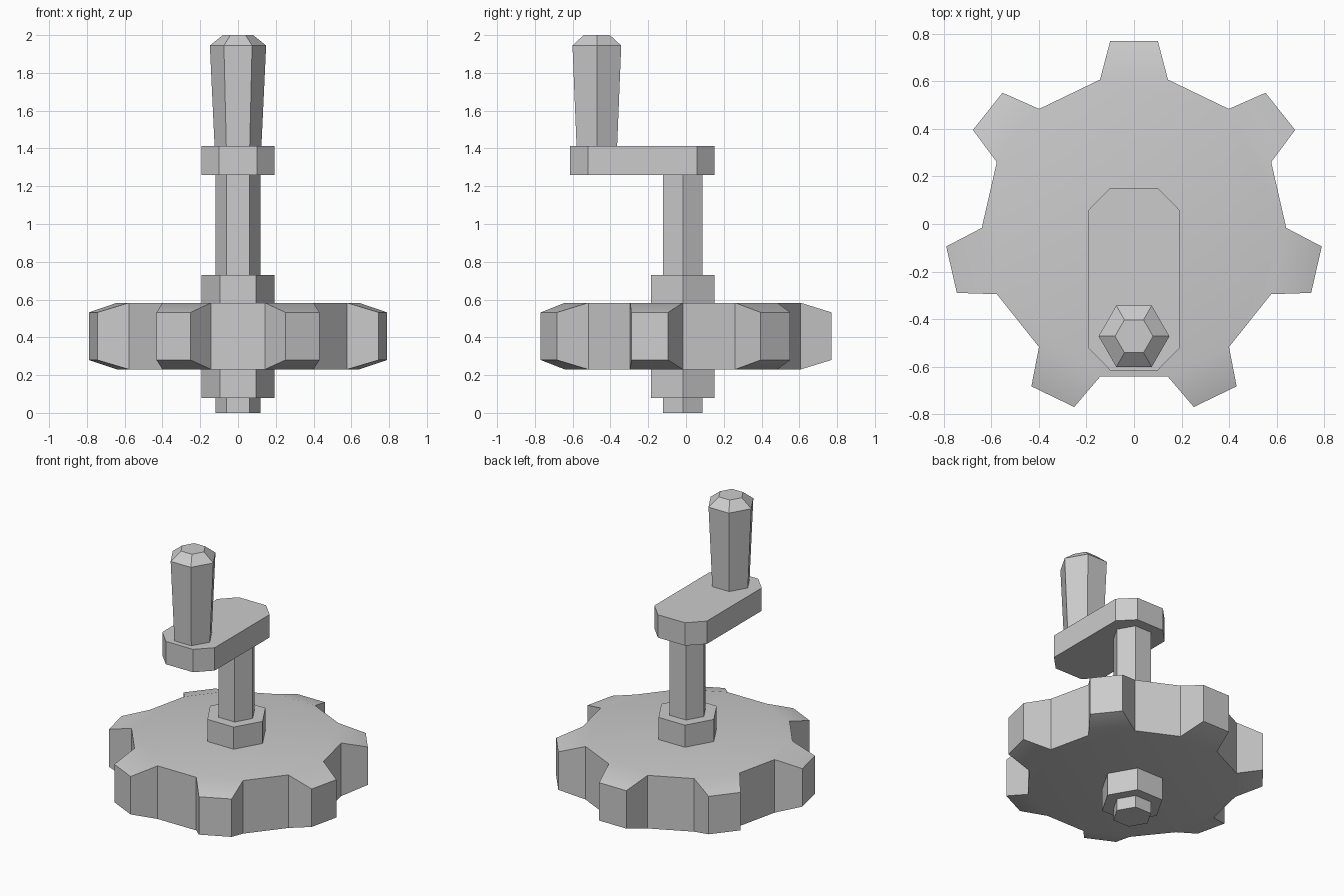
import bpy, bmesh
from math import sin, cos, pi, radians

if "Cube" in bpy.data.objects:
    bpy.data.objects.remove(bpy.data.objects["Cube"])

AXIS_Y = -0.017      # axle position
GRIP_Y = -0.472      # handle position
TEETH = 7


def finish(name, bm):
    bmesh.ops.recalc_face_normals(bm, faces=bm.faces)
    mesh = bpy.data.meshes.new(name)
    bm.to_mesh(mesh)
    bm.free()
    obj = bpy.data.objects.new(name, mesh)
    bpy.context.collection.objects.link(obj)
    return obj


def loft(name, rings):
    """Skin equal-length rings of points and cap both ends."""
    bm = bmesh.new()
    loops = [[bm.verts.new(p) for p in ring] for ring in rings]
    for a, b in zip(loops, loops[1:]):
        for i in range(len(a)):
            j = (i + 1) % len(a)
            bm.faces.new((a[i], a[j], b[j], b[i]))
    bm.faces.new(loops[0])
    bm.faces.new(loops[-1])
    return finish(name, bm)


def hexagon(r, y, z):
    return [(r * cos(k * pi / 3), y + r * sin(k * pi / 3), z) for k in range(6)]


def hex_column(name, y, profile):
    return loft(name, [hexagon(r, y, z) for r, z in profile])


# Axle and the two collars
hex_column("axle", AXIS_Y, [(0.12, 0), (0.12, 1.26)])
hex_column("lower_collar", AXIS_Y, [(0.193, 0.08), (0.193, 0.23)])
hex_column("upper_collar", AXIS_Y, [(0.193, 0.583), (0.193, 0.73)])

# Crank arm with clipped corners
half = [(0.1, -0.615), (0.193, -0.52), (0.193, 0.057), (0.1, 0.152)]
outline = half + [(-x, y) for x, y in reversed(half)]
loft("crank_arm", [[(x, y, z) for x, y in outline] for z in (1.26, 1.412)])

# Flared handle with bevelled top
hex_column("handle", GRIP_Y, [(0.124, 1.412), (0.149, 1.945), (0.08, 2.0)])

# Gear: flat body, teeth tapering in width and height
bm = bmesh.new()
caps = ([], [])
teeth = []
for k in range(TEETH):
    a = pi / 2 + k * 2 * pi / TEETH

    def corner(radial, side, z):
        return bm.verts.new((radial * cos(a) - side * sin(a),
                             AXIS_Y + radial * sin(a) + side * cos(a), z))

    root = [[corner(0.624, s, z) for s in (-0.143, 0.143)] for z in (0.23, 0.583)]
    tip = [[corner(0.787, s, z) for s in (-0.1, 0.1)] for z in (0.28, 0.532)]
    for level in (0, 1):
        caps[level].extend(root[level])
        bm.faces.new((root[level][0], tip[level][0], tip[level][1], root[level][1]))
    for s in (0, 1):
        bm.faces.new((root[0][s], tip[0][s], tip[1][s], root[1][s]))
    bm.faces.new((tip[0][0], tip[0][1], tip[1][1], tip[1][0]))
    teeth.append(root)
for k, root in enumerate(teeth):
    nxt = teeth[(k + 1) % TEETH]
    bm.faces.new((root[0][1], nxt[0][0], nxt[1][0], root[1][1]))
for ring in caps:
    bm.faces.new(ring)
gear = finish("gear", bm)
gear.data.shade_smooth()
gear.data.set_sharp_from_angle(angle=radians(30))
